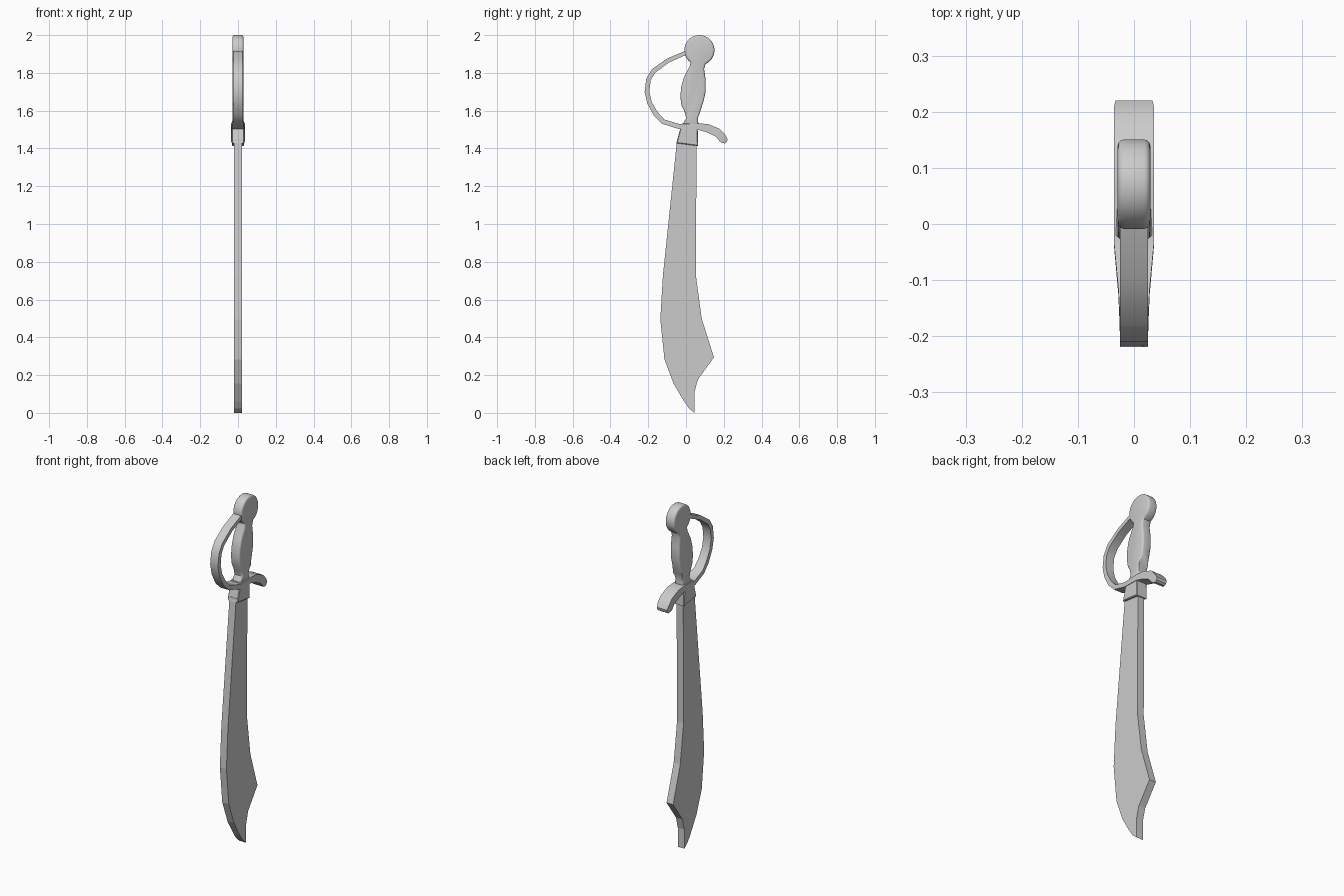
import bpy, bmesh
from math import cos, sin, radians

if "Cube" in bpy.data.objects:
    bpy.data.objects.remove(bpy.data.objects["Cube"])


def finish(name, bm, smooth):
    bmesh.ops.recalc_face_normals(bm, faces=bm.faces[:])
    me = bpy.data.meshes.new(name)
    bm.to_mesh(me)
    bm.free()
    ob = bpy.data.objects.new(name, me)
    bpy.context.collection.objects.link(ob)
    if smooth:
        bpy.context.view_layer.objects.active = ob
        ob.select_set(True)
        bpy.ops.object.shade_smooth_by_angle(angle=radians(35))
        ob.select_set(False)
    return ob


def slab(name, outline, half, bevel=0, segments=2, smooth=False):
    """Side outline (y, z) extruded to x = +-half, with rounded rims."""
    bm = bmesh.new()
    face = bm.faces.new([bm.verts.new((-half, y, z)) for y, z in outline])
    ext = bmesh.ops.extrude_face_region(bm, geom=[face])
    for v in ext["geom"]:
        if isinstance(v, bmesh.types.BMVert):
            v.co.x = half
    if bevel:
        rims = [e for e in bm.edges if abs(e.verts[0].co.x - e.verts[1].co.x) < 1e-6]
        bmesh.ops.bevel(bm, geom=rims, offset=bevel, segments=segments,
                        profile=0.5, affect='EDGES', clamp_overlap=True)
    return finish(name, bm, smooth)


def ribbon(name, stations):
    """Flat bar; each station is outer y, z, inner y, z and half width."""
    bm = bmesh.new()
    rings = []
    for oy, oz, iy, iz, w in stations:
        rings.append([bm.verts.new(p) for p in
                      ((-w, oy, oz), (w, oy, oz), (w, iy, iz), (-w, iy, iz))])
    for a, b in zip(rings, rings[1:]):
        for i in range(4):
            j = (i + 1) % 4
            bm.faces.new((a[i], a[j], b[j], b[i]))
    bm.faces.new(rings[0])
    bm.faces.new(rings[-1])
    return finish(name, bm, True)


# Blade
slab("blade", [(-.047, 1.45), (-.122, .73), (-.136, .495), (-.114, .283),
               (-.066, .155), (-.01, .06), (.016, .024), (.045, 0), (.045, .11),
               (.063, .177), (.148, .294), (.083, .5), (.052, .73), (.056, 1.45)], .021)

# Collar above the blade
slab("collar", [(-.051, 1.428), (-.032, 1.5), (-.022, 1.532), (.064, 1.532),
                (.062, 1.5), (.064, 1.413)], .033, bevel=.004, segments=1)

# Grip and round pommel share one silhouette
right = [(.066, 1.525), (.063, 1.56), (.075, 1.595), (.093, 1.65),
         (.104, 1.70), (.104, 1.765), (.096, 1.82)]
pommel = [(.071 + .08 * cos(radians(a)), 1.92 + .08 * sin(radians(a)))
          for a in range(-66, 235, 12)]
left = [(.019, 1.833), (-.01, 1.78), (-.025, 1.727), (-.03, 1.675),
        (-.024, 1.628), (-.006, 1.59), (.001, 1.56), (-.02, 1.525)]
slab("grip_and_pommel", right + pommel + left, .029, bevel=.011, segments=3, smooth=True)

# Knuckle bow, running through the collar into the curled quillon
ribbon("knuckle_guard", [
    (.02, 1.925, .025, 1.903, .025), (0, 1.918, .005, 1.897, .025),
    (-.10, 1.876, -.09, 1.855, .025), (-.18, 1.82, -.164, 1.80, .025),
    (-.21, 1.77, -.187, 1.76, .025), (-.219, 1.70, -.194, 1.70, .025),
    (-.205, 1.638, -.181, 1.645, .025), (-.17, 1.574, -.152, 1.595, .026),
    (-.125, 1.53, -.114, 1.553, .028), (-.035, 1.502, -.03, 1.528, .036),
    (.06, 1.5, .06, 1.533, .036), (.111, 1.485, .118, 1.529, .036),
    (.159, 1.462, .18, 1.503, .036), (.178, 1.438, .208, 1.472, .036),
    (.19, 1.429, .22, 1.45, .033), (.206, 1.427, .217, 1.435, .031)])
